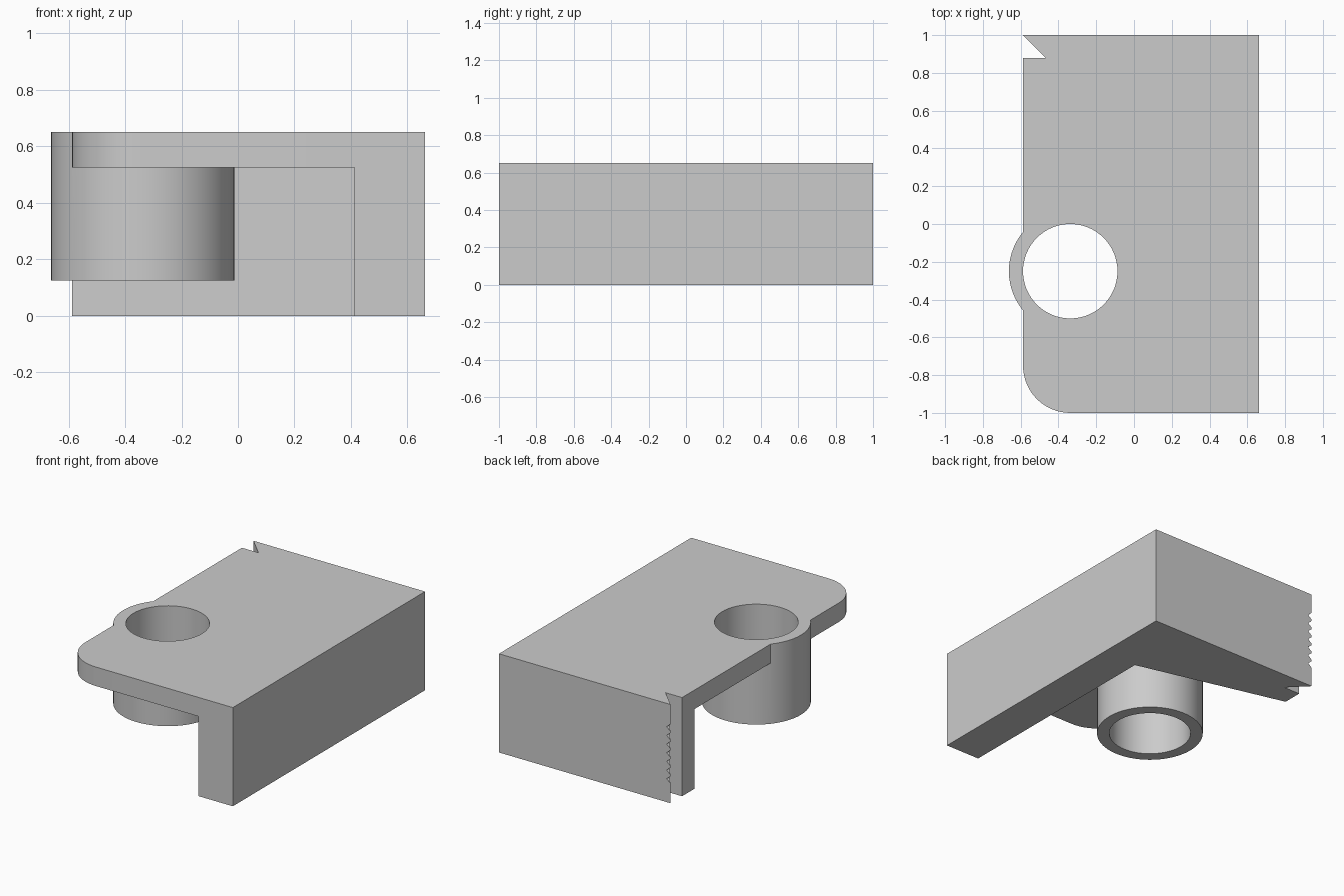
import bpy
import bmesh
from math import cos, sin, pi, radians

cube = bpy.data.objects.get("Cube")
if cube:
    bpy.data.objects.remove(cube, do_unlink=True)

LEFT, RIGHT = -0.5875, 0.6625      # plate edges in x
HEIGHT, THICK = 0.65, 0.125
CX, CY = LEFT + 0.25, -0.25        # tube axis

grey = bpy.data.materials.new("plain grey")
grey.use_nodes = True
grey.diffuse_color = (0.6, 0.6, 0.6, 1)
grey.node_tree.nodes["Principled BSDF"].inputs["Base Color"].default_value = grey.diffuse_color


def arc(cx, cy, r, start, end, steps):
    """Points along an arc, end point included."""
    angles = [radians(start + (end - start) * i / steps) for i in range(steps + 1)]
    return [(cx + r * cos(a), cy + r * sin(a)) for a in angles]


def prism(name, base, offset):
    """Closed solid: a polygon of 3D points swept along an offset."""
    bm = bmesh.new()
    face = bm.faces.new([bm.verts.new(p) for p in base])
    swept = bmesh.ops.extrude_face_region(bm, geom=[face])
    verts = [v for v in swept["geom"] if isinstance(v, bmesh.types.BMVert)]
    bmesh.ops.translate(bm, verts=verts, vec=offset)
    bmesh.ops.recalc_face_normals(bm, faces=bm.faces)
    mesh = bpy.data.meshes.new(name)
    bm.to_mesh(mesh)
    bm.free()
    mesh.materials.append(grey)
    obj = bpy.data.objects.new(name, mesh)
    bpy.context.collection.objects.link(obj)
    return obj


def upright(name, outline, z0, z1):
    return prism(name, [(x, y, z0) for x, y in outline], (0, 0, z1 - z0))


def combine(target, other, operation):
    """Apply a boolean and discard the second solid."""
    mod = target.modifiers.new(operation, 'BOOLEAN')
    mod.operation = operation
    mod.solver = 'EXACT'
    mod.object = other
    bpy.context.view_layer.objects.active = target
    bpy.ops.object.modifier_apply(modifier=mod.name)
    bpy.data.objects.remove(other, do_unlink=True)


# Back edge with the sharp wedge notch at its free end
back_edge = [(RIGHT, -1), (RIGHT, 1), (LEFT, 1), (LEFT + 0.12, 0.88), (LEFT, 0.88)]

# Side wall and tapering back wall in one L-shaped outline
bracket = upright("bracket", back_edge + [(LEFT, 0.75), (RIGHT - 0.25, 0.5),
                                          (RIGHT - 0.25, -1)], 0, HEIGHT)

# Top plate with one rounded corner
plate = upright("top_plate", back_edge + arc(LEFT + 0.25, -0.75, 0.25, 180, 270, 16),
                HEIGHT - THICK, HEIGHT)
combine(bracket, plate, 'UNION')

# Tube hanging below the plate, bored right through
tube = upright("tube", arc(CX, CY, 0.325, 0, 360, 64)[:-1], THICK, HEIGHT)
combine(bracket, tube, 'UNION')
bore = upright("bore", arc(CX, CY, 0.25, 0, 360, 64)[:-1], -0.1, HEIGHT + 0.1)
combine(bracket, bore, 'DIFFERENCE')

# Row of small teeth cut into the sharp edge of the notch
TEETH, DEPTH = 7, 0.028
pitch = 0.4 / TEETH
for i in range(TEETH):
    z = THICK + pitch * (i + 0.5)
    half = pitch * 0.42
    cutter = prism("tooth_cut", [(LEFT + DEPTH, 0.94, z),
                                 (LEFT - DEPTH, 0.94, z + 2 * half),
                                 (LEFT - DEPTH, 0.94, z - 2 * half)], (0, 0.1, 0))
    combine(bracket, cutter, 'DIFFERENCE')

# Smooth round walls, crisp corners
bpy.ops.object.select_all(action='DESELECT')
bracket.select_set(True)
bpy.context.view_layer.objects.active = bracket
bpy.ops.object.shade_smooth_by_angle(angle=radians(30))
